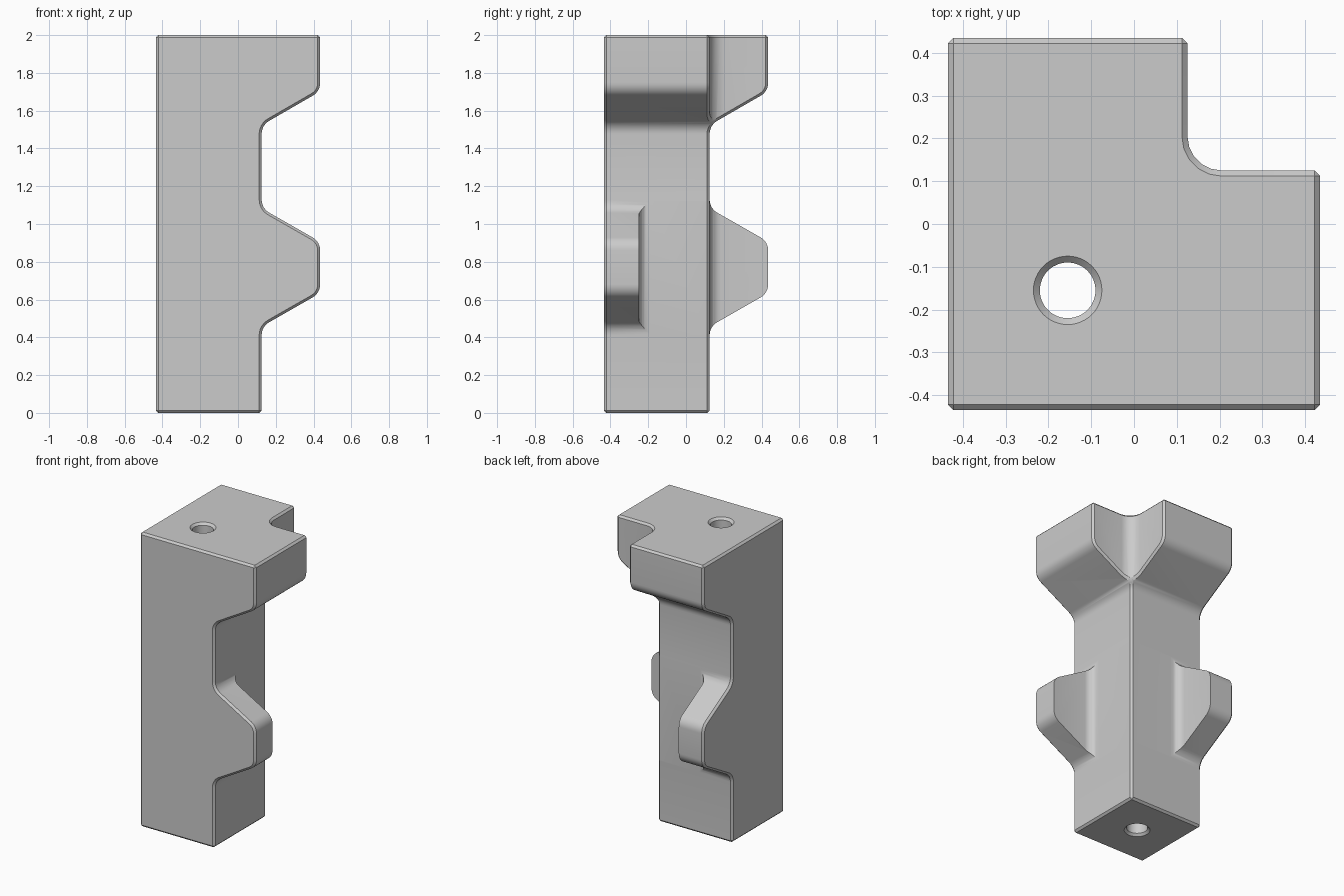
import bpy
import bmesh
from math import cos, sin, tan, pi, radians
from mathutils import Vector, Matrix

LOW, INNER, HIGH = -0.435, 0.125, 0.435   # outer faces, column faces, arm ends
CHAMFER = 0.013
ROUND = 0.08

cube = bpy.data.objects.get("Cube")
if cube:
    bpy.data.objects.remove(cube, do_unlink=True)

grey = bpy.data.materials.new("plain grey")
grey.use_nodes = True
grey.diffuse_color = (0.6, 0.6, 0.6, 1)
for node in grey.node_tree.nodes:
    if node.type == 'BSDF_PRINCIPLED':
        node.inputs["Base Color"].default_value = (0.6, 0.6, 0.6, 1)


def rounded(points, segments):
    """Outline from (a, b) or (a, b, radius) corners, with arcs at the radii."""
    result = []
    for i, point in enumerate(points):
        p = Vector(point[:2])
        if len(point) == 2:
            result.append(p)
            continue
        back = (Vector(points[i - 1][:2]) - p).normalized()
        ahead = (Vector(points[(i + 1) % len(points)][:2]) - p).normalized()
        half = back.angle(ahead) / 2
        centre = p + (back + ahead).normalized() * point[2] / sin(half)
        arm = p + back * point[2] / tan(half) - centre
        turn = pi - 2 * half
        if back.x * ahead.y - back.y * ahead.x > 0:
            turn = -turn
        for k in range(segments + 1):
            result.append(centre + Matrix.Rotation(turn * k / segments, 2) @ arm)
    return result


def add_object(name, bm):
    bmesh.ops.recalc_face_normals(bm, faces=bm.faces[:])
    mesh = bpy.data.meshes.new(name)
    bm.to_mesh(mesh)
    bm.free()
    mesh.materials.append(grey)
    obj = bpy.data.objects.new(name, mesh)
    bpy.context.scene.collection.objects.link(obj)
    return obj


def prism(name, outline, axis, start, end):
    """Extrude an outline along an axis."""
    place = {'x': lambda a, b: (start, a, b),
             'y': lambda a, b: (a, start, b),
             'z': lambda a, b: (a, b, start)}[axis]
    bm = bmesh.new()
    face = bm.faces.new([bm.verts.new(place(p.x, p.y)) for p in outline])
    extruded = bmesh.ops.extrude_face_region(bm, geom=[face], use_keep_orig=True)
    shift = Vector([end - start if axis == n else 0 for n in "xyz"])
    bmesh.ops.translate(bm, vec=shift, verts=[v for v in extruded["geom"]
                                             if isinstance(v, bmesh.types.BMVert)])
    return add_object(name, bm)


def combine(obj, cutter, operation):
    """Apply a boolean and discard the cutter."""
    cutter.hide_render = True
    mod = obj.modifiers.new("cut", 'BOOLEAN')
    mod.object, mod.operation, mod.solver = cutter, operation, 'EXACT'
    bpy.context.view_layer.update()
    graph = bpy.context.evaluated_depsgraph_get()
    mesh = bpy.data.meshes.new_from_object(obj.evaluated_get(graph))
    obj.modifiers.clear()
    obj.data = mesh
    bpy.data.objects.remove(cutter, do_unlink=True)


def side_profile(bottom, top):
    """Column side with a middle tab and an overhanging head."""
    return rounded([(LOW, bottom), (INNER, bottom),
                    (INNER, 0.457, ROUND), (HIGH, 0.634, ROUND),
                    (HIGH, 0.906, ROUND), (INNER, 1.083, ROUND),
                    (INNER, 1.523, ROUND), (HIGH, 1.702, ROUND),
                    (HIGH, top), (LOW, top)], 6)


# Column and arms: the same profile in both directions, within an L-shaped plan
body = prism("corner_post", side_profile(0, 2), 'y', -0.6, 0.6)
combine(body, prism("side_shape", side_profile(-0.1, 2.1), 'x', -0.7, 0.7), 'INTERSECT')
plan = rounded([(-0.8, -0.8), (0.8, -0.8), (0.8, INNER), (INNER, INNER, ROUND),
                (INNER, 0.8), (-0.8, 0.8)], 5)
combine(body, prism("plan_shape", plan, 'z', -0.2, 2.2), 'INTERSECT')

# Chamfer every sharp edge
bm = bmesh.new()
bm.from_mesh(body.data)
bmesh.ops.remove_doubles(bm, verts=bm.verts[:], dist=0.0002)
bmesh.ops.dissolve_limit(bm, angle_limit=radians(0.5), verts=bm.verts[:], edges=bm.edges[:])
sharp = [e for e in bm.edges if e.is_manifold and e.calc_face_angle(0) > radians(30)]
bmesh.ops.bevel(bm, geom=sharp, offset=CHAMFER, offset_type='OFFSET', segments=1,
                profile=0.5, affect='EDGES', clamp_overlap=False, loop_slide=True)
bmesh.ops.recalc_face_normals(bm, faces=bm.faces[:])
bm.to_mesh(body.data)
bm.free()

# Narrow the middle arms to thin tabs with filleted roots
face = INNER + 0.0005
tab = -0.25
tab_cut = rounded([(0.7, tab), (0.7, 0.7), (tab, 0.7), (tab, face, 0.06),
                   (face - CHAMFER, face), (face, face - CHAMFER),
                   (face, tab, 0.06)], 6)
combine(body, prism("tab_cutter", tab_cut, 'z', 0.2, 1.3), 'DIFFERENCE')

# Through hole with countersunk ends
SIDES = 48
rings = [(-0.02, 0.1), (0.015, 0.065), (1.985, 0.065), (2.02, 0.1)]
bm = bmesh.new()
loops = [[bm.verts.new((-0.155 + r * cos(2 * pi * k / SIDES),
                        -0.155 + r * sin(2 * pi * k / SIDES), z))
          for k in range(SIDES)] for z, r in rings]
for lower, upper in zip(loops, loops[1:]):
    for k in range(SIDES):
        n = (k + 1) % SIDES
        bm.faces.new((lower[k], lower[n], upper[n], upper[k]))
bm.faces.new(loops[0])
bm.faces.new(loops[-1])
combine(body, add_object("hole_cutter", bm), 'DIFFERENCE')

# Smooth the fillets and keep the chamfers crisp
bpy.ops.object.select_all(action='DESELECT')
body.select_set(True)
bpy.context.view_layer.objects.active = body
bpy.ops.object.shade_smooth_by_angle(angle=radians(30))
